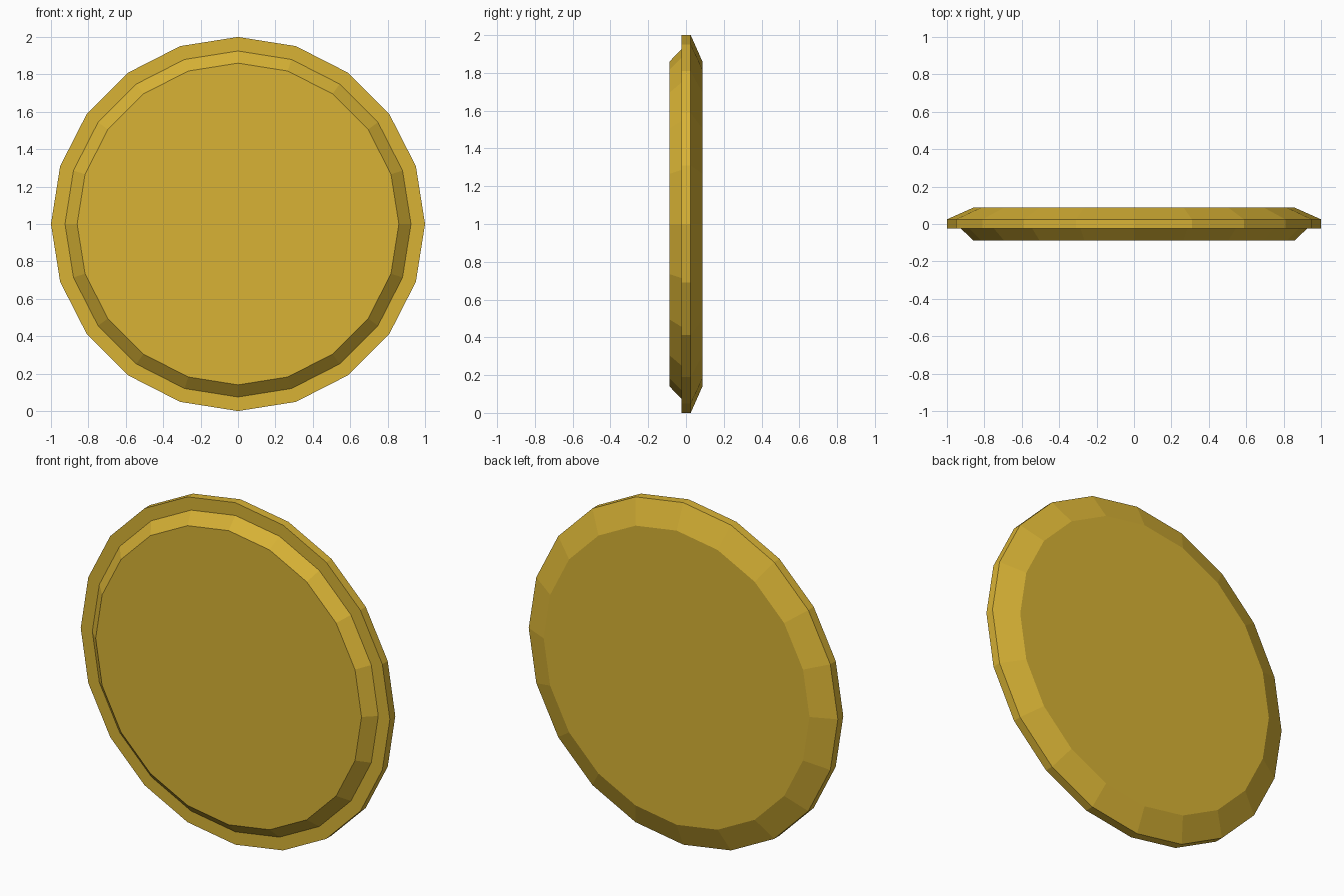
import bpy, bmesh
from math import sin, cos, tau

if "Cube" in bpy.data.objects:
    bpy.data.objects.remove(bpy.data.objects["Cube"])

SIDES = 20
CENTRE_Z = 1.0

# (radius, y) profile from the front face, over the rim, to the back face
PROFILE = [(0.86, -0.087), (0.925, -0.025), (1.0, -0.025), (1.0, 0.025), (0.86, 0.087)]


def lathe_y(name, profile, sides):
    """Closed solid turned about the y axis, with a flat cap at each end."""
    bm = bmesh.new()
    rings = [[bm.verts.new((r * cos(tau * i / sides), y, CENTRE_Z + r * sin(tau * i / sides)))
              for i in range(sides)] for r, y in profile]
    for a, b in zip(rings, rings[1:]):
        for i in range(sides):
            j = (i + 1) % sides
            bm.faces.new((a[i], a[j], b[j], b[i]))
    bm.faces.new(rings[0])
    bm.faces.new(rings[-1])
    bmesh.ops.recalc_face_normals(bm, faces=bm.faces)
    mesh = bpy.data.meshes.new(name)
    bm.to_mesh(mesh)
    bm.free()
    obj = bpy.data.objects.new(name, mesh)
    bpy.context.collection.objects.link(obj)
    return obj


# Gold disc with a stepped front rim and a bevelled back
gold = bpy.data.materials.new("gold")
gold.diffuse_color = (0.69, 0.45, 0.036, 1)
gold.use_nodes = True
gold.node_tree.nodes["Principled BSDF"].inputs["Base Color"].default_value = gold.diffuse_color
disc = lathe_y("coin_disc", PROFILE, SIDES)
disc.data.materials.append(gold)
